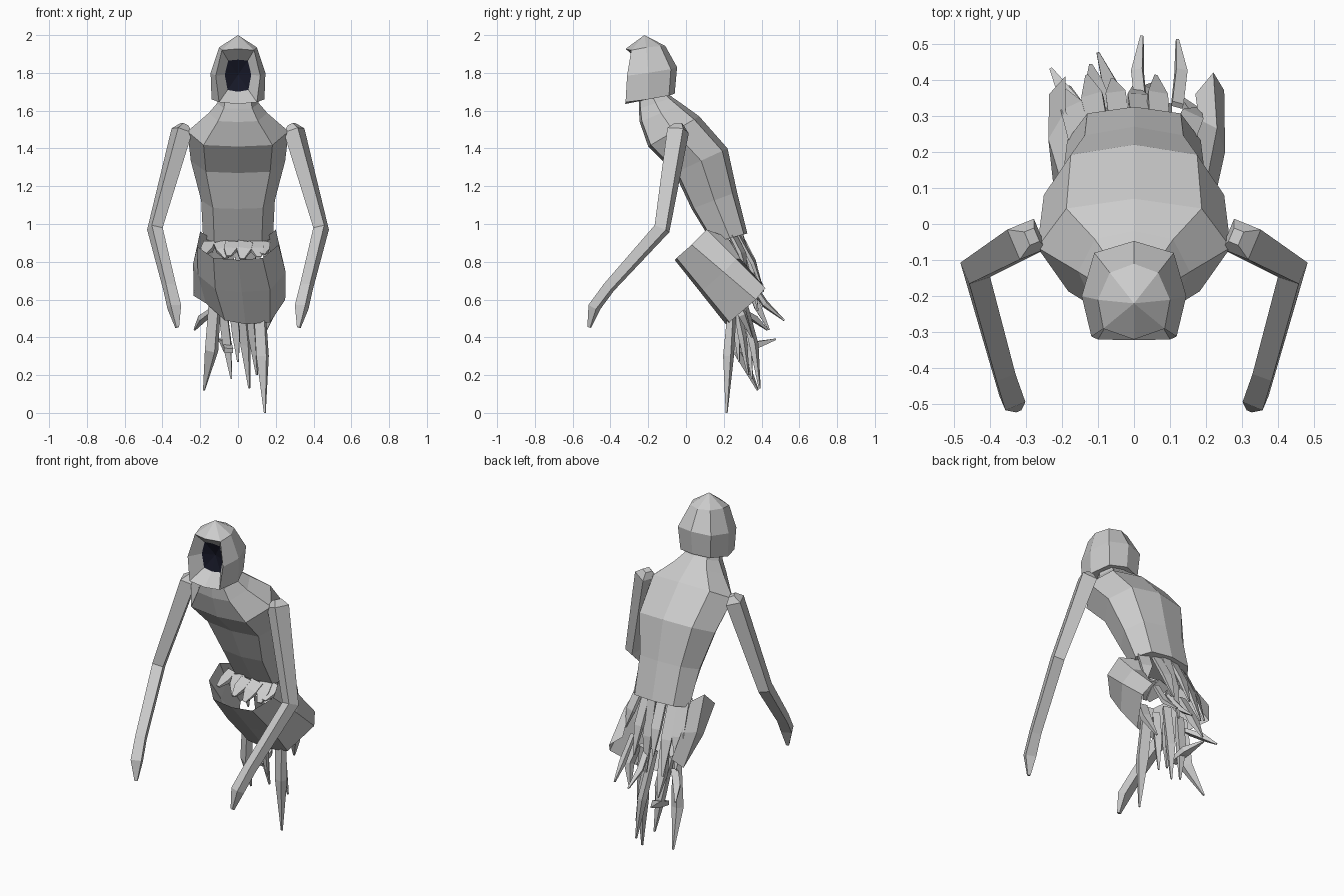
import bpy, math, random
from mathutils import Vector

if "Cube" in bpy.data.objects:
    bpy.data.objects.remove(bpy.data.objects["Cube"])

random.seed(4)


def material(name, rgb):
    m = bpy.data.materials.new(name)
    m.diffuse_color = (*rgb, 1)
    m.use_nodes = True
    m.node_tree.nodes["Principled BSDF"].inputs["Base Color"].default_value = m.diffuse_color
    return m


GREY = material("pale_grey_cloth", (0.6, 0.6, 0.6))
DARK = material("dark_navy", (0.008, 0.009, 0.02))


def make(name, verts, faces, dark=()):
    me = bpy.data.meshes.new(name)
    me.from_pydata([tuple(v) for v in verts], [], faces)
    me.materials.append(GREY)
    me.materials.append(DARK)
    for i in dark:
        me.polygons[i].material_index = 1
    ob = bpy.data.objects.new(name, me)
    bpy.context.collection.objects.link(ob)
    bpy.context.view_layer.objects.active = ob
    bpy.ops.object.mode_set(mode='EDIT')
    bpy.ops.mesh.select_all(action='SELECT')
    bpy.ops.mesh.normals_make_consistent(inside=False)
    bpy.ops.object.mode_set(mode='OBJECT')
    return ob


def loft(rings, closed=True, caps=True):
    """Join rings of equal length with quads."""
    n = len(rings[0])
    verts = [v for r in rings for v in r]
    faces = []
    for k in range(len(rings) - 1):
        for i in range(n if closed else n - 1):
            j = (i + 1) % n
            faces.append((k*n + i, k*n + j, (k+1)*n + j, (k+1)*n + i))
    if caps:
        faces += [tuple(range(n))[::-1], tuple(range((len(rings)-1)*n, len(rings)*n))]
    return verts, faces


def limb(path, sizes, roll=0.0):
    """Four-sided tapering limb; sizes are (across x, other way) half widths."""
    pts = [Vector(p) for p in path]
    rings = []
    for i, p in enumerate(pts):
        d = (pts[min(i+1, len(pts)-1)] - pts[max(i-1, 0)]).normalized()
        u = Vector((math.cos(roll), math.sin(roll), 0))
        u = (u - d * u.dot(d)).normalized()
        w = d.cross(u)
        a, b = sizes[i]
        rings.append([p + u*a + w*b, p - u*a + w*b, p - u*a - w*b, p + u*a - w*b])
    return loft(rings)


def merge(parts):
    verts, faces = [], []
    for v, f in parts:
        o = len(verts)
        verts += v
        faces += [tuple(i + o for i in q) for q in f]
    return verts, faces


def mirrored(half):
    """Half ring from right front to back centre -> full ring right to left."""
    return half + [(-x, y, z) for x, y, z in half[-2::-1]]


# Hunched torso: front (y, z), back (y, z), half width
sections = [((-.25, 1.65), (-.10, 1.695), .10), ((-.25, 1.61), (-.07, 1.67), .11),
            ((-.245, 1.54), (-.02, 1.635), .155),
            ((-.20, 1.41), (.07, 1.57), .268), ((-.06, 1.27), (.22, 1.40), .25),
            ((.03, 1.08), (.27, 1.17), .195), ((.14, .90), (.325, .95), .185)]
shape = [(0, 0), (.68, .05), (1, .5), (.7, .9), (0, 1), (-.7, .9), (-1, .5), (-.68, .05)]
rings = [[(sx*w, f[0] + (b[0]-f[0])*t, f[1] + (b[1]-f[1])*t) for sx, t in shape]
         for f, b, w in sections]
make("torso", *loft(rings))

# Hood with a sunken dark face
low = mirrored([(.10, -.32, 1.645), (.14, -.20, 1.66), (.10, -.09, 1.68), (0, -.06, 1.69)])
mid = mirrored([(.118, -.312, 1.785), (.145, -.20, 1.80), (.11, -.08, 1.82), (0, -.047, 1.83)])
top = mirrored([(.085, -.29, 1.92), (.10, -.21, 1.935), (.067, -.135, 1.942), (0, -.11, 1.943)])
verts, faces = loft([low, mid, top], closed=False, caps=False)
n = len(low)
apex = len(verts)
verts += [(0, -.22, 2.0), (0, -.32, 1.927), (0, -.322, 1.635)]
brow, chin = apex + 1, apex + 2
faces += [(2*n + i, 2*n + i + 1, apex) for i in range(n - 1)]
faces += [(brow, 2*n, apex), (3*n - 1, brow, apex), tuple(range(n)) + (chin,)]
rim = [0, n, 2*n, brow, 3*n - 1, 2*n - 1, n - 1, chin]
inner = len(verts)
verts += [(x, -.245, z) for x, z in ((.055, 1.71), (.07, 1.79), (.052, 1.865), (0, 1.87),
                                     (-.052, 1.865), (-.07, 1.79), (-.055, 1.71), (0, 1.70))]
centre = len(verts)
verts.append((0, -.215, 1.79))
for i in range(8):
    j = (i + 1) % 8
    faces.append((rim[i], rim[j], inner + j, inner + i))
first = len(faces)
faces += [(inner + i, inner + (i + 1) % 8, centre) for i in range(8)]
make("hood", verts, faces, range(first, first + 8))

# Thin arms ending in pointed hands
arm_path = [(.283, -.035, 1.528), (.297, -.042, 1.495), (.44, -.127, .975), (.362, -.408, .665),
            (.337, -.485, .56), (.322, -.512, .453)]
arm_size = [(.016, .02), (.042, .045), (.031, .034), (.028, .025), (.03, .024), (.008, .008)]
for side, name in ((1, "right_arm"), (-1, "left_arm")):
    path = [(x*side, y, z) for x, y, z in arm_path]
    make(name, *limb(path, arm_size, -.4*side))

# Tilted skirt cloth, open at the back, with an uneven lower edge
upper = [(.15, .22, .93), (.20, .11, .97), (.215, .03, .89), (.13, -.05, .82), (0, -.06, .81),
         (-.13, -.05, .82), (-.215, .03, .88), (-.20, .11, .96), (-.15, .22, .93)]
lower = [(.17, .36, .70), (.22, .42, .66), (.25, .37, .60), (.17, .23, .48), (.04, .21, .47),
         (-.07, .20, .49), (-.17, .25, .58), (-.235, .36, .62), (-.19, .41, .68)]
middle = [tuple((a + b)/2 + (.02*math.copysign(1, a) if k == 0 and abs(a) > .1 else 0)
                for k, (a, b) in enumerate(zip(p, q))) for p, q in zip(upper, lower)]
make("skirt", *loft([upper, middle, lower], closed=False, caps=False))

# Long hanging tatters: start, bend, tip, half width
long_tatters = [
    ((.11, .25, .62), (.13, .225, .30), (.142, .215, .0), .035),
    ((-.12, .26, .62), (-.14, .28, .33), (-.18, .38, .12), .036),
    ((-.09, .28, .62), (-.06, .33, .38), (-.035, .35, .18), .028),
    ((.01, .29, .64), (.04, .36, .36), (.06, .39, .13), .028),
    ((.06, .26, .60), (.08, .30, .40), (.10, .33, .20), .025),
    ((-.03, .24, .58), (-.01, .27, .42), (.0, .28, .27), .025),
    ((-.12, .28, .55), (-.19, .36, .50), (-.23, .43, .44), .025),
    ((-.05, .27, .33), (-.06, .37, .36), (-.10, .475, .39), .03),
    ((.02, .32, .70), (.01, .42, .57), (.022, .52, .49), .02),
    ((.12, .33, .72), (.13, .42, .58), (.12, .51, .50), .02),
    ((-.08, .31, .72), (-.11, .38, .56), (-.12, .44, .44), .03),
    ((.15, .25, .62), (.17, .30, .52), (.13, .35, .40), .03)]
parts = [limb([a, b, c], [(w*.8, w*.4), (w*.8, w*.6), (.004, .004)], random.uniform(-.6, .6))
         for a, b, c, w in long_tatters]
make("long_tatters", *merge(parts))

# Ragged strips hanging from the back hem of the torso: start x, tip, half width
strips = [(-.15, (-.19, .37, .60), .032), (-.10, (-.13, .41, .56), .03), (-.04, (-.06, .40, .66), .028),
          (.02, (.0, .38, .54), .028), (.07, (.06, .41, .64), .028), (.14, (.18, .32, .74), .032)]
parts = []
for x, tip, w in strips:
    y = .30 - abs(x)*.4
    bend = ((x + tip[0])/2, (y + tip[1])/2 + .015, .95*.5 + tip[2]*.5)
    parts.append(limb([(x, y, .95), bend, tip], [(w, .008), (w, .01), (.004, .004)], -x*3))
make("back_strips", *merge(parts))

# Uneven overlapping shards around the front hem: start x, tip x, tip z, half width
shards = [(-.15, -.18, .84, .032), (-.09, -.06, .82, .04), (-.03, -.05, .83, .035),
          (.04, .02, .815, .04), (.09, .11, .825, .036), (.14, .13, .84, .03)]
parts = []
for x, tx, tz, w in shards:
    y = .12 + abs(x)*.3
    parts.append(limb([(x, y, .90), ((x + tx)/2, y - .05, .865), (tx, y - .10, tz)],
                      [(w, .012), (w, .012), (.012, .004)], x*2))
make("front_shards", *merge(parts))
